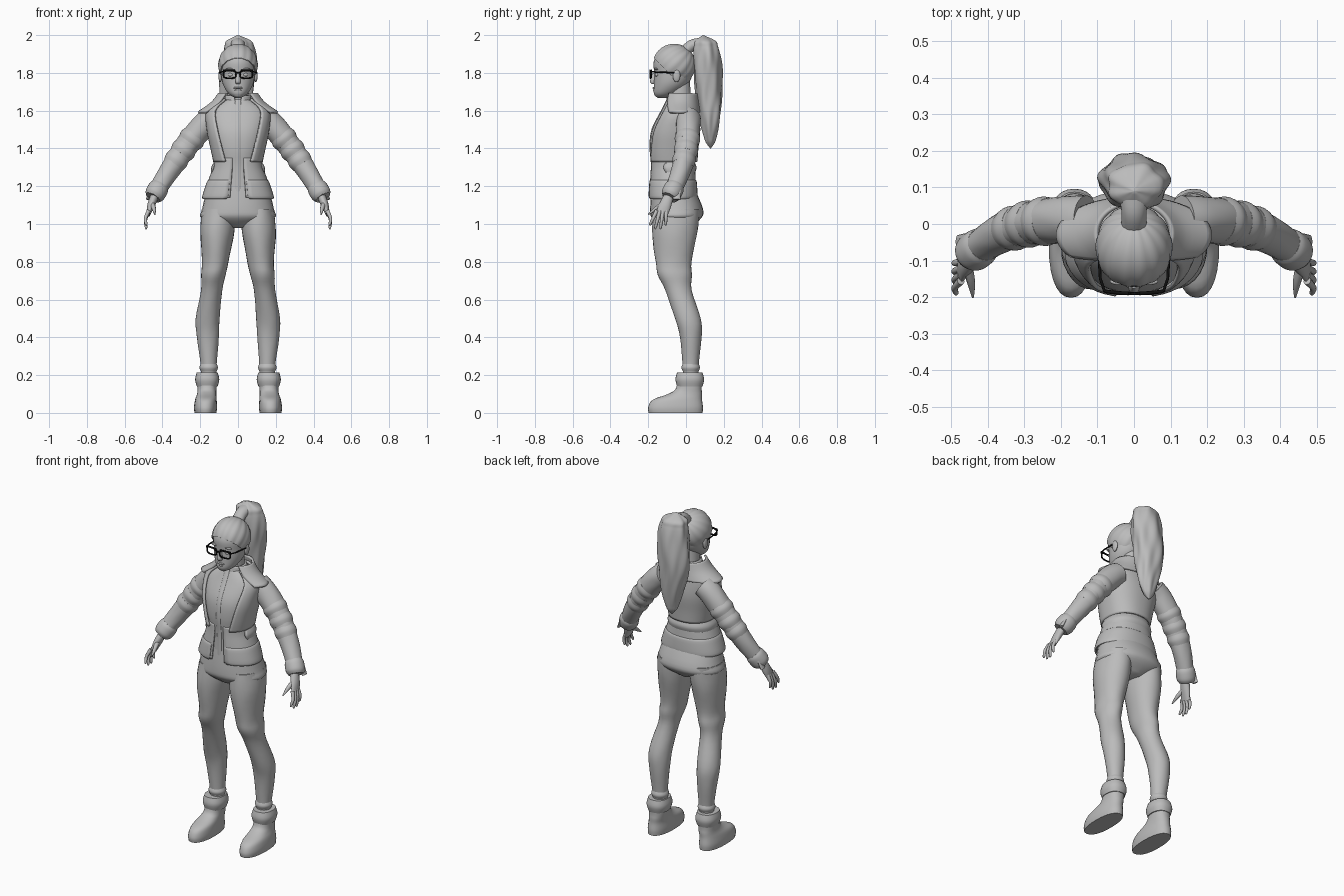
import bpy, bmesh, math
from mathutils import Vector, Matrix

if "Cube" in bpy.data.objects:
    bpy.data.objects.remove(bpy.data.objects["Cube"])


def material(name, level):
    mat = bpy.data.materials.new(name)
    mat.use_nodes = True
    colour = (level, level, level, 1)
    mat.diffuse_color = colour
    mat.node_tree.nodes["Principled BSDF"].inputs["Base Color"].default_value = colour
    return mat


GREY = material("plain_grey", 0.5)
BLACK = material("frame_black", 0.005)
SIDES = (("left", 1), ("right", -1))


def finish(name, bm, thick=0):
    bmesh.ops.recalc_face_normals(bm, faces=bm.faces)
    mesh = bpy.data.meshes.new(name)
    bm.to_mesh(mesh)
    bm.free()
    ob = bpy.data.objects.new(name, mesh)
    bpy.context.collection.objects.link(ob)
    mesh.materials.append(GREY)
    bpy.ops.object.select_all(action='DESELECT')
    ob.select_set(True)
    bpy.context.view_layer.objects.active = ob
    bpy.ops.object.shade_smooth_by_angle(angle=math.radians(50))
    if thick:
        shell = ob.modifiers.new("thickness", 'SOLIDIFY')
        shell.thickness = thick
        shell.offset = 0


def spline(keys, steps=4):
    """Smooth rows of numbers through the key rows."""
    rows = []
    last = len(keys) - 1
    for i in range(last):
        around = [keys[max(0, min(last, i + k))] for k in (-1, 0, 1, 2)]
        for s in range(steps):
            t = s / steps
            rows.append([b + (c - a) * t / 2 + (a - 2.5 * b + 2 * c - d / 2) * t * t
                         + (3 * b - a - 3 * c + d) / 2 * t ** 3 for a, b, c, d in zip(*around)])
    return rows + [list(keys[last])]


def signed_power(value, power):
    return math.copysign(abs(value) ** power, value)


def loft(name, keys, sides=28, flat=True, square=2, ridge=None, thick=0):
    """Skin rings of (x, y, z, rx, ry); a sixth value is the half angle left open in front."""
    rows = spline(keys)
    is_open = len(keys[0]) > 5
    spans = sides - 1 if is_open else sides
    bm = bmesh.new()
    rings = []
    for i, row in enumerate(rows):
        centre = Vector(row[:3])
        across, depth = Vector((1, 0, 0)), Vector((0, 1, 0))
        if not flat:
            ahead, behind = rows[min(i + 1, len(rows) - 1)], rows[max(i - 1, 0)]
            along = Vector(ahead[:3]) - Vector(behind[:3])
            across = along.cross(depth).normalized()
            depth = across.cross(along).normalized()
        gap = row[5] if is_open else 0
        ring = []
        for k in range(sides):
            angle = gap + 2 * (math.pi - gap) * k / spans
            swell = 1
            if ridge:
                amount, count, twist = ridge
                swell += amount * math.cos(count * angle + twist * centre.z)
                swell += amount / 2 * math.cos((count + 3) * angle - 2 * twist * centre.z)
            px = signed_power(math.sin(angle), 2 / square) * row[3] * swell
            py = signed_power(-math.cos(angle), 2 / square) * row[4] * swell
            ring.append(bm.verts.new(centre + across * px + depth * py))
        rings.append(ring)
    for low, high in zip(rings, rings[1:]):
        for k in range(spans):
            j = (k + 1) % sides
            bm.faces.new((low[k], low[j], high[j], high[k]))
    if not is_open:
        bm.faces.new(rings[0])
        bm.faces.new(rings[-1])
    finish(name, bm, thick)


def pair(name, keys, **options):
    for side, s in SIDES:
        loft(f"{side}_{name}", [(s * key[0], *key[1:]) for key in keys], **options)


def ball(name, place, size):
    bm = bmesh.new()
    bmesh.ops.create_uvsphere(bm, u_segments=20, v_segments=12, radius=1,
                              matrix=Matrix.Translation(place) @ Matrix.Diagonal((*size, 1)))
    finish(name, bm)


def wire(name, points, radius, cyclic=False):
    curve = bpy.data.curves.new(name, 'CURVE')
    curve.dimensions = '3D'
    curve.bevel_depth = radius
    curve.bevel_resolution = 2
    line = curve.splines.new('POLY')
    line.points.add(len(points) - 1)
    for point, place in zip(line.points, points):
        point.co = (*place, 1)
    line.use_cyclic_u = cyclic
    curve.materials.append(BLACK)
    bpy.context.collection.objects.link(bpy.data.objects.new(name, curve))


def grow(row, extra):
    return (*row[:3], row[3] + extra, row[4] + extra)


def band(name, rule, start, end, extra, maker, **options):
    """A raised strip around a part whose rings follow a rule."""
    middle = (start + end) / 2
    maker(name, [rule(start), grow(rule(middle), extra), rule(end)], **options)


# Trousers
loft("trouser_seat", [(0, -.07, 1.2, .16, .11), (0, -.05, 1.08, .19, .14), (0, -.05, 1.03, .19, .13),
                      (0, -.05, .98, .05, .07)], square=2.2)
leg = [(.1, -.05, 1.08, .09, .12), (.11, -.06, .96, .09, .12), (.12, -.065, .8, .07, .095),
       (.13, -.06, .73, .065, .09), (.14, -.04, .65, .056, .07), (.16, .01, .5, .063, .068),
       (.16, .025, .4, .058, .057), (.155, .025, .25, .042, .042), (.155, .025, .18, .042, .04)]
pair("trouser_leg", leg, ridge=(.012, 3, 22))
band("trouser_ankle_fold", lambda z: (.155, .025, z, .042, .042), .26, .22, .007, pair)

# Boots
sole = (.172, -.055, 0, .058, .143)
pair("boot", [sole, (.172, -.055, .03, .061, .145), (.17, -.045, .07, .057, .13), (.166, -.005, .1, .051, .09),
              (.164, .015, .13, .05, .068), (.163, .02, .2, .053, .066)], square=2.3)
band("boot_cuff", lambda z: (.163, .02, z, .055, .067), .14, .215, .009, pair, square=2.3)

# Shirt and jacket share one body profile
body = [(0, -.07, 1.16, .16, .11), (0, -.07, 1.3, .11, .11), (0, -.07, 1.4, .13, .12),
        (0, -.06, 1.5, .15, .12), (0, -.04, 1.6, .15, .09), (0, -.03, 1.66, .07, .07)]
loft("shirt", body, square=2.3)
loft("shirt_placket", [(*row[:3], .02, row[4] + .003) for row in body], square=5)
loft("shirt_collar", [(0, -.035, 1.63, .078, .07, .1), (0, -.035, 1.68, .062, .065, .35)], thick=.008)
chest = [(0, -.07, 1.33, .115, .115)] + body[2:]
loft("jacket_body", [(*grow(row, .01), .5 + .1 * i) for i, row in enumerate(chest)],
     sides=40, square=2.3, thick=.012)


def skirt(z, extra=0, gap=.2):
    flare = max(0, 1.32 - z) / .18
    return (0, -.07, z, .122 + .06 * flare + extra, .112 + .01 * flare + extra, gap)


loft("jacket_waist", [skirt(z) for z in (1.35, 1.3, 1.25, 1.2, 1.14)], sides=40, square=2.2, thick=.01)
loft("jacket_hem_band", [skirt(1.23), skirt(1.22, .006, .25), skirt(1.15, .006, .25), skirt(1.135, 0, .3)],
     sides=40, square=2.2, thick=.008)
loft("jacket_fold", [skirt(1.33, 0, 1.3), skirt(1.3, .01, 1.2), skirt(1.27, 0, 1.3)], square=2.2, thick=.006)
loft("jacket_collar", [(0, -.03, 1.59, .21, .1, .95), (0, -.03, 1.64, .14, .094, .8),
                       (0, -.025, 1.69, .1, .083, .7)], sides=40, thick=.012)


# Sleeves follow one curved rule from shoulder to wrist
def sleeve(t):
    radius = .067 - .025 * t * t
    return (.13 + .32 * t, .012 - .1 * t ** 3, 1.56 - .42 * t ** 1.3, radius, radius * .97)


pair("sleeve", [sleeve(i / 10) for i in range(11)], flat=False, ridge=(.015, 3, 30))
for part, t in (("upper", .36), ("elbow", .5), ("lower", .62)):
    band(part + "_sleeve_fold", sleeve, t - .05, t + .05, .006, pair, flat=False)
pair("sleeve_cuff", [sleeve(.88), grow(sleeve(.91), .008), grow(sleeve(.97), .01), sleeve(1)], flat=False)
pair("cuff_tab", [(.46, -.045, 1.18, .008, .02), (.48, -.05, 1.13, .008, .02)], flat=False, sides=12)

# Hands
pair("palm", [(.44, -.09, 1.15, .022, .026), (.46, -.11, 1.1, .02, .032), (.475, -.13, 1.05, .01, .032)],
     flat=False)
for finger, f in (("index", -1.5), ("middle", -.5), ("ring", .5), ("little", 1.5)):
    base = Vector((.473, -.13 + .017 * f, 1.07))
    tip = Vector((.488, -.15 + .028 * f, .97 + .01 * f * f))
    knuckle = base.lerp(tip, .5) + Vector((.009, 0, 0))
    pair(finger + "_finger", [(*base, .011, .011), (*knuckle, .009, .009), (*base.lerp(tip, .9), .007, .007),
                              (*tip, .002, .002)], flat=False, sides=10)
pair("thumb", [(.455, -.115, 1.11, .014, .016), (.445, -.16, 1.08, .011, .011), (.44, -.2, 1.05, .003, .003)],
     flat=False, sides=10)

# Neck and head
loft("neck", [(0, -.03, 1.62, .06, .06), (0, -.04, 1.76, .05, .06)])
loft("head", [(0, -.125, 1.667, .015, .025), (0, -.11, 1.69, .05, .06), (0, -.08, 1.74, .08, .09),
              (0, -.066, 1.8, .091, .103), (0, -.065, 1.86, .093, .106), (0, -.063, 1.91, .07, .08),
              (0, -.063, 1.945, .01, .02)], sides=32)
loft("nose", [(0, -.166, 1.8, .008, .01), (0, -.174, 1.755, .015, .017), (0, -.168, 1.74, .01, .01)], sides=14)
ball("upper_lip", (0, -.166, 1.721), (.025, .011, .006))
ball("lower_lip", (0, -.163, 1.71), (.021, .011, .007))
ball("chin", (0, -.148, 1.684), (.024, .017, .014))
for side, s in SIDES:
    ball(side + "_eye", (s * .037, -.153, 1.79), (.017, .012, .01))
    ball(side + "_brow", (s * .04, -.157, 1.82), (.026, .01, .006))
    ball(side + "_ear", (s * .094, -.05, 1.785), (.01, .02, .034))

# Swept hair with strands running to the tie
bm = bmesh.new()
bmesh.ops.create_uvsphere(bm, u_segments=72, v_segments=28, radius=1)
turn = Matrix.Rotation(-math.pi / 4, 3, 'X')
for v in bm.verts:
    strand = math.cos(14 * math.atan2(v.co.y, v.co.x)) * v.co.xy.length
    p = turn @ v.co * (1 + .016 * strand)
    v.co = (p.x * .1, p.y * .11 - .063, p.z * .108 + 1.842)
bmesh.ops.bisect_plane(bm, geom=bm.verts[:] + bm.edges[:] + bm.faces[:], plane_co=(0, -.16, 1.87),
                       plane_no=(0, 1, 1), clear_inner=True)
finish("swept_hair", bm, thick=.008)

# Ponytail tapers by rule from crown to tip
loft("hair_tie", [(0, -.01, 1.91, .036, .03), (0, .03, 1.945, .034, .03), (0, .07, 1.955, .04, .03)], flat=False)
tail = []
for i in range(21):
    t = i / 20
    width = .162 * t ** .3 * (1 - t) ** .6 + .002
    tail.append((.006 * math.sin(9 * t), .09 + .04 * t ** .4, 2 - .6 * t, width, width * .8))
loft("ponytail", tail, sides=64, ridge=(.05, 5, 12))

# Glasses
for side, s in SIDES:
    rim = []
    for k in range(24):
        angle = math.pi * k / 12
        x = .044 + .033 * signed_power(math.cos(angle), .6)
        rim.append((s * x, x * x - .19, 1.792 + .02 * signed_power(math.sin(angle), .6)))
    wire(side + "_rim", rim, .0045, True)
    wire(side + "_brow_bar", [(s * x, x * x - .19, 1.813) for x in (.015, .04, .065, .08)], .005)
    wire(side + "_temple", [(s * .08, -.185, 1.806), (s * .092, -.15, 1.804), (s * .098, -.05, 1.8)], .004)
wire("bridge", [(-.012, -.19, 1.8), (.012, -.19, 1.8)], .004)
